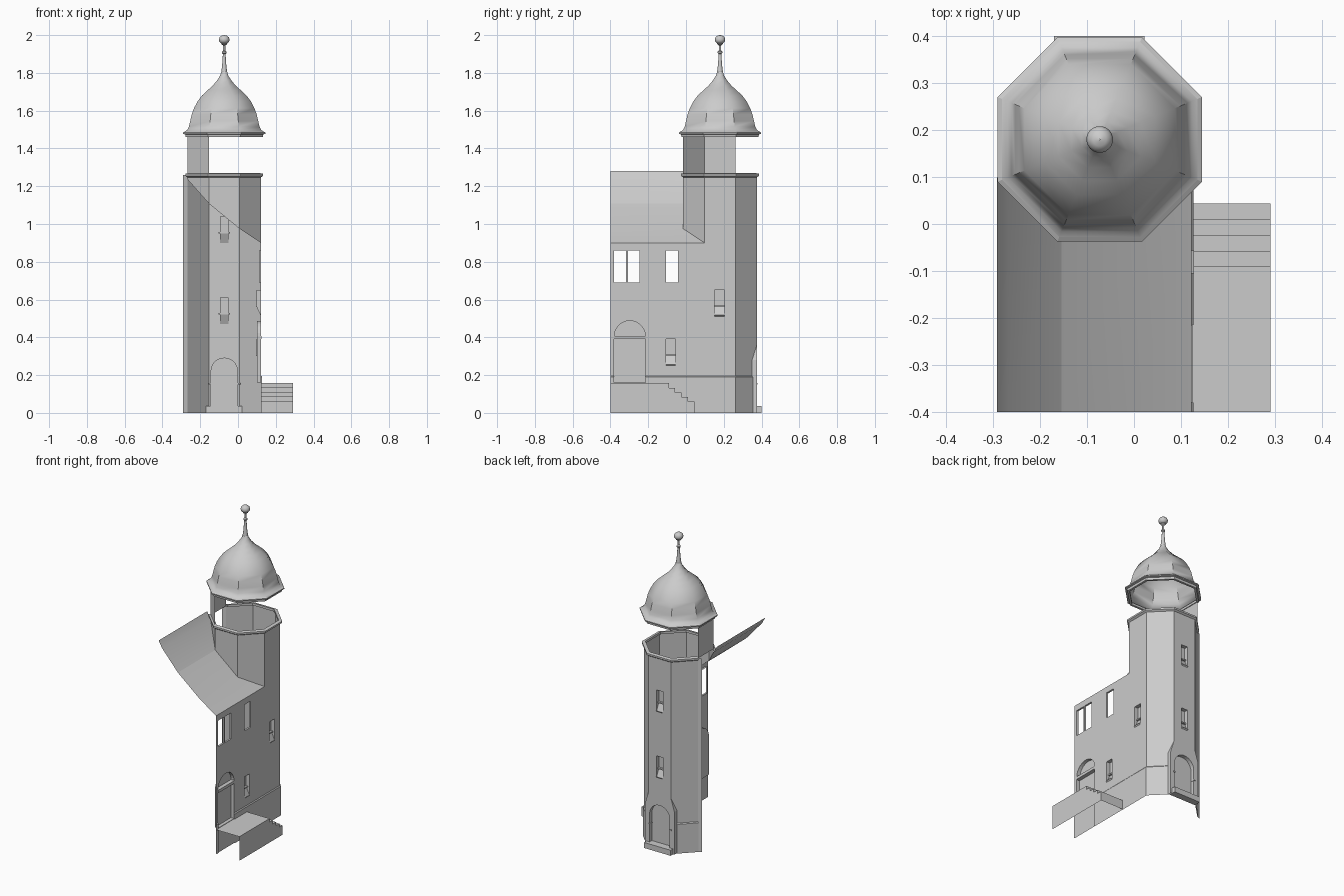
import bpy, bmesh
from math import cos, sin, pi, radians
from mathutils import Vector

if "Cube" in bpy.data.objects:
    bpy.data.objects.remove(bpy.data.objects["Cube"])

CX, CY, A = -0.073, 0.18, 0.195          # tower axis and apothem
XE, YB = CX + A, CY + A                  # east wall plane, back wall plane


def finish(name, bm, smooth=None, outward=True):
    """Store a bmesh; faces are turned away from the tower axis."""
    bmesh.ops.remove_doubles(bm, verts=bm.verts, dist=1e-5)
    bm.normal_update()
    if outward:
        for f in bm.faces:
            c = f.calc_center_median() - Vector((CX, CY, 0))
            c.z = 0
            if f.normal.dot(c) < 0:
                f.normal_flip()
    else:
        bmesh.ops.recalc_face_normals(bm, faces=bm.faces)
    me = bpy.data.meshes.new(name)
    bm.to_mesh(me)
    bm.free()
    ob = bpy.data.objects.new(name, me)
    bpy.context.collection.objects.link(ob)
    if smooth:
        bpy.context.view_layer.objects.active = ob
        ob.select_set(True)
        bpy.ops.object.shade_smooth_by_angle(angle=radians(smooth))
        ob.select_set(False)
    return ob


def faces(name, polys, outward=True, smooth=None):
    bm = bmesh.new()
    for p in polys:
        bm.faces.new([bm.verts.new(v) for v in p])
    return finish(name, bm, smooth, outward)


def box(name, lo, hi):
    bm = bmesh.new()
    bmesh.ops.create_cube(bm, size=1)
    for v in bm.verts:
        v.co = [l + (c + 0.5) * (h - l) for l, h, c in zip(lo, hi, v.co)]
    return finish(name, bm, outward=False)


def lathe(name, profile, n=8, skip=(), smooth=None):
    """Revolve (apothem, z) points around the tower axis with n sides."""
    k = 1 / cos(pi / n)
    rings = [[(CX + r * k * cos(2 * pi * (i + .5) / n), CY + r * k * sin(2 * pi * (i + .5) / n), z)
              for i in range(n)] for r, z in profile]
    bm = bmesh.new()
    vs = [[bm.verts.new(p) for p in ring] for ring in rings]
    for a, b in zip(vs, vs[1:]):
        for i in range(n):
            if i not in skip:
                j = (i + 1) % n
                bm.faces.new((a[i], a[j], b[j], b[i]))
    return finish(name, bm, smooth, outward=False)


def rect(u0, u1, z0, z1):
    return [(u0, z0), (u1, z0), (u1, z1), (u0, z1)]


def arch(u0, u1, z0, spring, n=14):
    r, m = (u1 - u0) / 2, (u0 + u1) / 2
    return [(u0, z0), (u1, z0)] + [(m + r * cos(pi * i / n), spring + r * sin(pi * i / n)) for i in range(n + 1)]


def east(u, z, d=0):
    return (XE - d, u, z)


def back(u, z, d=0):
    return (u, YB - d, z)


def wall(name, P, outer, holes):
    """Flat wall with openings cut through it."""
    bm = bmesh.new()
    for loop in [outer] + holes:
        vs = [bm.verts.new(P(*p)) for p in loop]
        for i, v in enumerate(vs):
            bm.edges.new((vs[i - 1], v))
    bmesh.ops.triangle_fill(bm, edges=bm.edges[:], use_beauty=True, use_dissolve=False)
    return finish(name, bm)


def recess(name, P, front, rear, depth, panel=True):
    """Reveal from the opening to its rear outline, closed by a panel."""
    f = [P(*p) for p in front]
    r = [P(*p, depth) for p in rear]
    polys = [(f[i - 1], f[i], r[i], r[i - 1]) for i in range(len(f))]
    faces(name, polys + ([r] if panel else []), outward=False)


# Openings: slits (sloped sills), house windows and arched doors
slits = {"east": [(.152, .203, .51, .65), (-.105, -.056, .25, .39)],
         "back": [(-.096, -.05, .90, 1.04), (-.096, -.05, .47, .61)]}
windows = [rect(-.38, -.317, .69, .86), rect(-.307, -.245, .69, .86), rect(-.105, -.043, .69, .86)]
side_door = arch(-.38, -.215, .16, .405)
tower_door = arch(-.145, 0, .035, .22)

for side, P in (("east", east), ("back", back)):
    for i, (u0, u1, z0, z1) in enumerate(slits[side]):
        recess(f"{side}_slit_{i}", P, rect(u0, u1, z0, z1), rect(u0, u1, z0 + .055, z1), .025)
        a, b = P(u0 - .007, z0 + .05, .012), P(u1 + .007, z0 + .058, .028)
        box(f"{side}_slit_sill_{i}", [min(p) for p in zip(a, b)], [max(p) for p in zip(a, b)])
        faces(f"{side}_slit_drip_{i}", [[P(u0, z0, 0), P(u1, z0, 0), P(u1, z0 + .007, -.006), P(u0, z0 + .007, -.006)]])
for i, w in enumerate(windows):
    recess(f"house_window_{i}", east, w, w, .012, panel=False)
recess("side_door", east, side_door, side_door, .022)
recess("tower_door", back, tower_door, tower_door, .025)
box("side_door_transom", (XE - .022, -.38, .39), (XE + .003, -.215, .408))
for i, u in enumerate((-.15, .005)):
    box(f"tower_door_impost_{i}", (u - .007, YB - .028, .15), (u + .007, YB + .004, .158))

# House roof profile and octagon corners
k = A / cos(pi / 8)
C = [(CX + k * cos(pi / 8 + i * pi / 4), CY + k * sin(pi / 8 + i * pi / 4)) for i in range(8)]
roof = [(-.292, C[4][1], 1.28), (*C[4], 1.237), (*C[5], 1.108), (*C[6], .975), (*C[7], .9)]
faces("house_roof", [[(a[0], -.4, a[2]), (b[0], -.4, b[2]), b, a] for a, b in zip(roof, roof[1:])],
      outward=True, smooth=30)

# Walls pierced by openings
TOP, EAVE = 1.26, 1.47
wall("east_wall", east,
     [(-.4, 0), (C[0][1], 0), (C[0][1], TOP), (C[7][1], TOP), (C[7][1], .9), (-.4, .9)],
     [rect(*s) for s in slits["east"]] + windows + [side_door])
L, R, W = C[2][0], C[1][0], .025
wall("tower_back_wall", back,
     [(L - W, 0), (R + W, 0), (R + W, .28), (R, .36), (R, TOP), (L, TOP), (L, .36), (L - W, .28)],
     [rect(*s) for s in slits["back"]] + [tower_door])


def upright(p, q, z0, z1, z2=None):
    return [(*p, z0), (*q, z0 if z2 is None else z2), (*q, z1), (*p, z1)]


# Plain tower faces, the stub at the neighbour side and the belfry walls
faces("tower_walls", [
    upright(C[0], C[1], 0, TOP), upright(C[2], C[3], 0, TOP),
    upright(C[3], (-.292, C[3][1] - .01), 0, TOP),
    upright(C[4], C[5], 1.237, EAVE, 1.108), upright(C[5], C[6], 1.108, TOP, .975),
    upright(C[6], C[7], .975, TOP, .9), upright(C[3], C[4], TOP, EAVE)])

# Cheeks beside the tower door, with sloped tops
for name, x, s in (("right_door_cheek", R, 1), ("left_door_cheek", L, -1)):
    o = x + s * W
    faces(name, [upright((o, YB), (o, YB - W), 0, .28),
                 [(o, YB, .28), (o, YB - W, .28), (x, YB, .36)]])

# Plinth band along the foot of the walls
E = .005
runs = [[(XE, -.4), (XE, -.38)], [(XE, -.215), C[0], (R + W, YB - W)], [(L - W, YB - W), C[3]]]
polys = []
for run in runs:
    out = []
    for p in run:
        d = (Vector(p) - Vector((CX, CY))).normalized() * E
        out.append((p[0] + E, p[1]) if p[1] < 0 else (p[0] + d.x, p[1] + d.y))
    for i in range(len(run) - 1):
        polys.append(upright(out[i], out[i + 1], 0, .19))
        polys.append([(*out[i], .19), (*out[i + 1], .19), (*run[i + 1], .196), (*run[i], .196)])
faces("plinth", polys)

# Side stair: landing and steps, open to the front
X0, X1 = XE, .29
prof = [(-.4, .157), (-.09, .157)]
for y, z in ((-.057, .133), (-.024, .109), (.011, .085), (.044, .061)):
    prof += [(prof[-1][0], z), (y, z)]
prof.append((.044, 0))
treads = [[(X0, *a), (X1, *a), (X1, *b), (X0, *b)] for a, b in zip(prof, prof[1:])]
faces("side_stair", treads + [[(X1, *p) for p in prof] + [(X1, -.4, 0)]], outward=False)
box("tower_door_step", (-.17, YB - .02, 0), (.022, .4, .036))

# Cornice on all tower sides except the neighbour side
lathe("tower_cornice", [(.195, 1.247), (.206, 1.255), (.206, 1.266), (.186, 1.27), (.186, 1.255)], skip=(3,))

# Bell-shaped octagonal roof, spire and ball
lathe("dome_eaves", [(.19, 1.475), (.19, 1.46), (.204, 1.46), (.206, 1.474), (.2175, 1.477),
                     (.2175, 1.484), (.208, 1.49)])
lathe("dome", [(.208, 1.49), (.196, 1.498), (.187, 1.515), (.18, 1.545), (.172, 1.58), (.16, 1.613),
               (.142, 1.648), (.118, 1.68), (.088, 1.708), (.06, 1.733), (.038, 1.76), (.022, 1.785),
               (.014, 1.81)], smooth=42)
lathe("spire", [(.016, 1.80), (.011, 1.84), (.007, 1.90), (.012, 1.905), (.012, 1.912), (.006, 1.918),
                (.006, 1.945), (.015, 1.952), (.015, 1.957)], n=16, smooth=40)
lathe("finial_ball", [(.001, 1.955), (.016, 1.956), (.026, 1.966), (.028, 1.977), (.024, 1.989),
                      (.014, 1.997), (.001, 2.0)], n=20, smooth=50)
